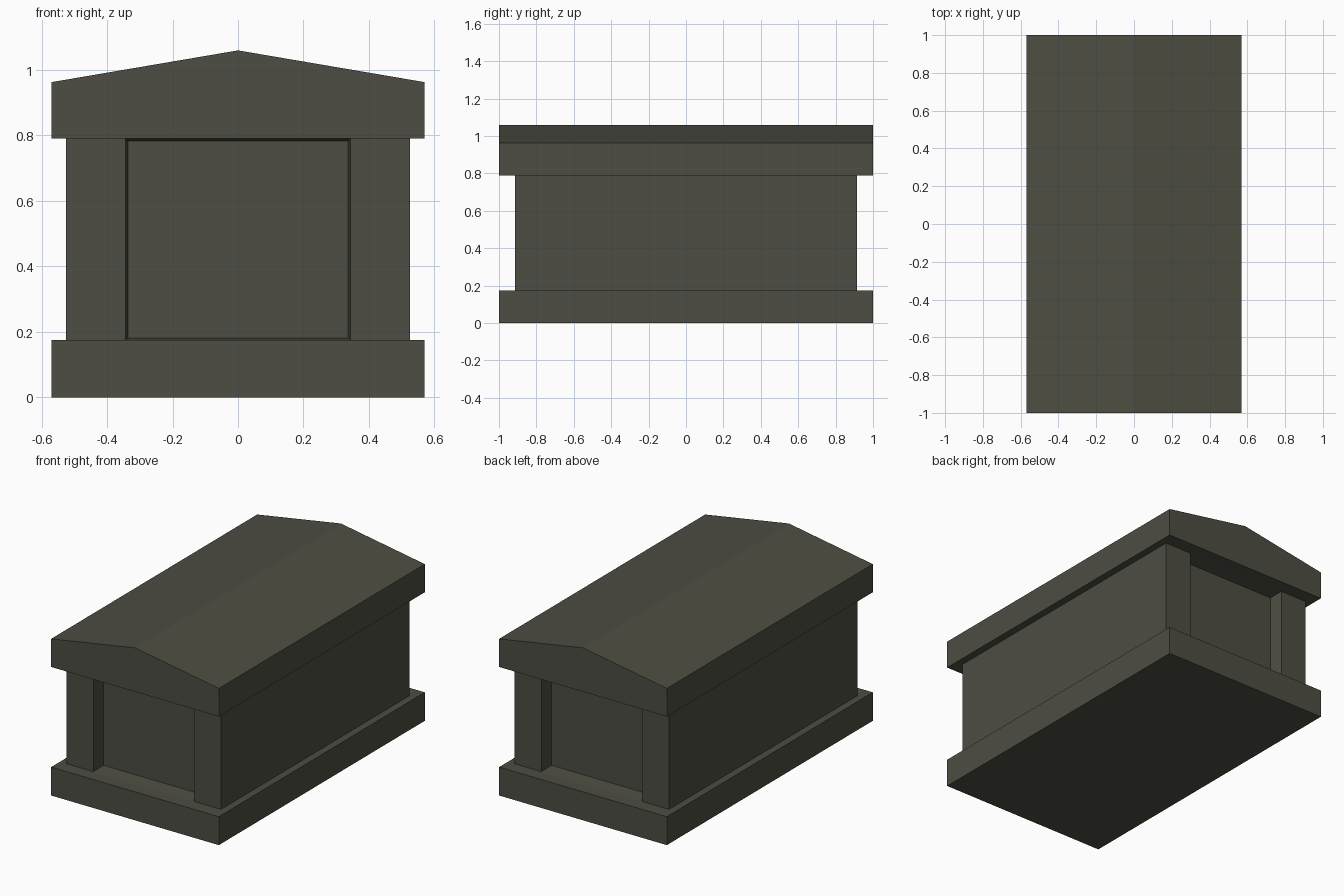
import bpy, bmesh

if "Cube" in bpy.data.objects:
    bpy.data.objects.remove(bpy.data.objects["Cube"])

HALF_X, HALF_Y = 0.57, 1.0          # base and roof footprint
BODY_X, BODY_Y = 0.525, 0.915       # chamber footprint
BASE_TOP, BODY_TOP, EAVE, RIDGE = 0.175, 0.79, 0.963, 1.06
DOOR_X, DOOR_DEPTH, DOOR_TAPER = 0.343, 0.09, 0.009

stone = bpy.data.materials.new("dark_stone")
stone.diffuse_color = (0.075, 0.075, 0.056, 1)
stone.use_nodes = True
stone.node_tree.nodes["Principled BSDF"].inputs["Base Color"].default_value = stone.diffuse_color


def prism(bm, profile, half_y):
    """Extrude an x-z profile along y, centred on y = 0."""
    face = bm.faces.new([bm.verts.new((x, -half_y, z)) for x, z in profile])
    out = bmesh.ops.extrude_face_region(bm, geom=[face])["geom"]
    moved = [v for v in out if isinstance(v, bmesh.types.BMVert)]
    bmesh.ops.translate(bm, verts=moved, vec=(0, 2 * half_y, 0))
    bmesh.ops.recalc_face_normals(bm, faces=bm.faces[:])


def finish(bm, name):
    mesh = bpy.data.meshes.new(name)
    bm.normal_update()
    bm.to_mesh(mesh)
    bm.free()
    mesh.materials.append(stone)
    bpy.context.collection.objects.link(bpy.data.objects.new(name, mesh))


def rect(hx, z0, z1):
    return [(-hx, z0), (hx, z0), (hx, z1), (-hx, z1)]


# Base slab
bm = bmesh.new()
prism(bm, rect(HALF_X, 0, BASE_TOP), HALF_Y)
finish(bm, "base_slab")

# Chamber with a tapered recess between corner piers at both ends
bm = bmesh.new()
prism(bm, rect(BODY_X, BASE_TOP, BODY_TOP), BODY_Y)
for x in (-DOOR_X, DOOR_X):
    bmesh.ops.bisect_plane(bm, geom=bm.verts[:] + bm.edges[:] + bm.faces[:],
                           plane_co=(x, 0, 0), plane_no=(1, 0, 0))
bm.normal_update()
ends = [f for f in bm.faces
        if abs(f.normal.y) > 0.9 and abs(f.calc_center_median().x) < 0.1]
bmesh.ops.inset_individual(bm, faces=ends, thickness=DOOR_TAPER, depth=-DOOR_DEPTH)
finish(bm, "chamber")

# Gabled roof block
bm = bmesh.new()
prism(bm, [(-HALF_X, BODY_TOP), (HALF_X, BODY_TOP), (HALF_X, EAVE),
           (0, RIDGE), (-HALF_X, EAVE)], HALF_Y)
finish(bm, "gabled_roof")
